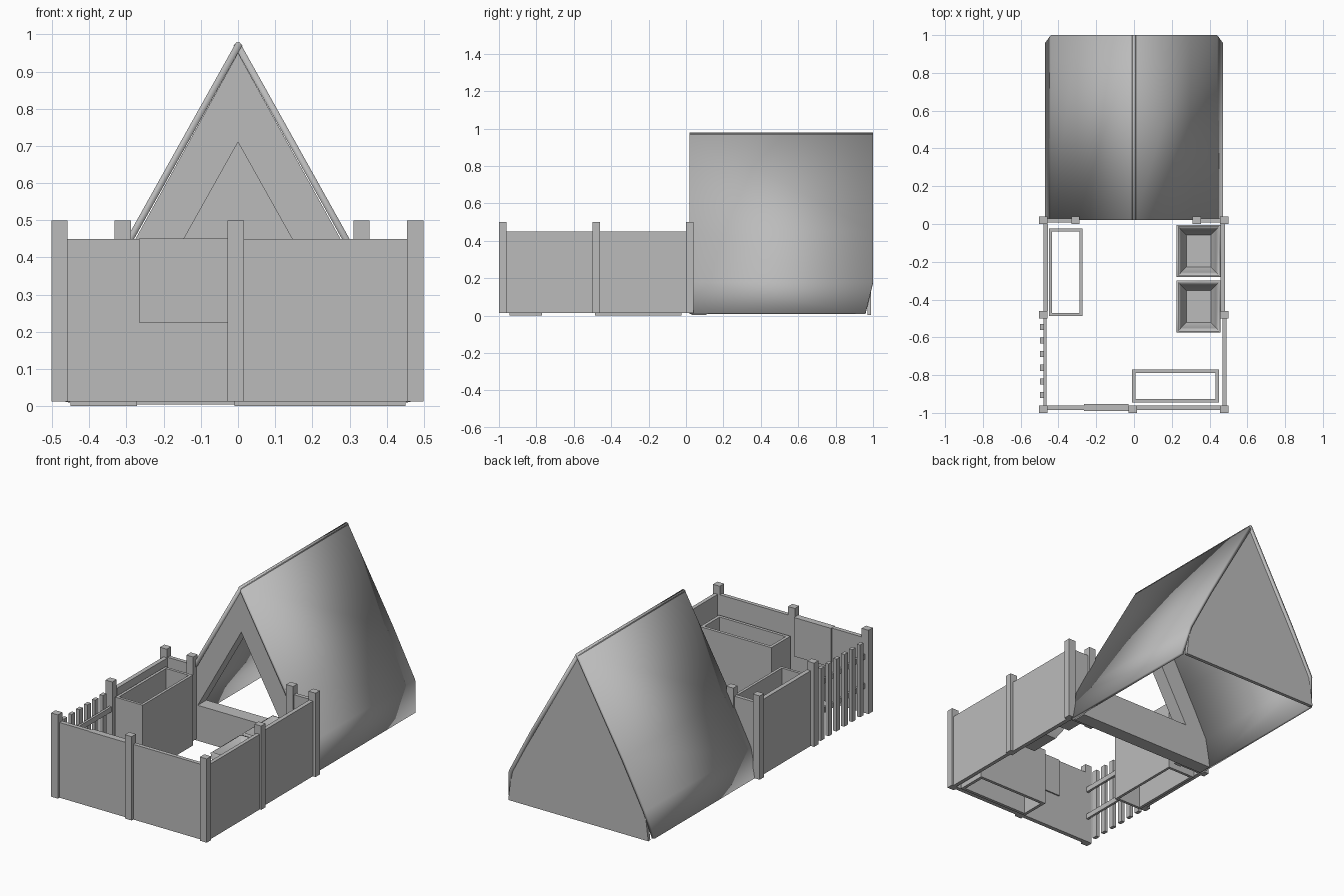
import bpy, bmesh

cube = bpy.data.objects.get("Cube")
if cube:
    bpy.data.objects.remove(cube, do_unlink=True)

GREY = (0.5, 0.5, 0.5, 1)
grey = bpy.data.materials.new("plain_grey")
grey.use_nodes = True
grey.diffuse_color = GREY
grey.node_tree.nodes["Principled BSDF"].inputs["Base Color"].default_value = GREY


def make(name, bm):
    mesh = bpy.data.meshes.new(name)
    bm.to_mesh(mesh)
    bm.free()
    mesh.materials.append(grey)
    ob = bpy.data.objects.new(name, mesh)
    bpy.context.collection.objects.link(ob)
    return ob


def smooth(ob):
    bpy.ops.object.select_all(action="DESELECT")
    ob.select_set(True)
    bpy.context.view_layer.objects.active = ob
    bpy.ops.object.shade_smooth_by_angle(angle=0.6)


def add_box(bm, x, y, z):
    """Add a box spanning three (low, high) ranges."""
    vs = bmesh.ops.create_cube(bm, size=1)["verts"]
    for v in vs:
        v.co = [lo + (c + 0.5) * (hi - lo) for c, (lo, hi) in zip(v.co, (x, y, z))]


def box(name, x, y, z):
    bm = bmesh.new()
    add_box(bm, x, y, z)
    return make(name, bm)


def gable(name, half, y0, y1):
    """Mirrored upright panel from the +x half of its outline."""
    bm = bmesh.new()
    face = bm.faces.new([bm.verts.new((x, y0, z)) for x, z in half])
    ext = bmesh.ops.extrude_face_region(bm, geom=[face], use_keep_orig=True)["geom"]
    for v in ext:
        if isinstance(v, bmesh.types.BMVert):
            v.co.y = y1
    bmesh.ops.recalc_face_normals(bm, faces=bm.faces)
    seam = [f for f in bm.faces if all(abs(v.co.x) < 1e-6 for v in f.verts)]
    bmesh.ops.delete(bm, geom=seam, context="FACES_ONLY")
    ob = make(name, bm)
    ob.modifiers.new("mirror", "MIRROR")
    return ob


def planter(name, x, y, top, rim):
    """Open rectangular frame made of four boards."""
    bm = bmesh.new()
    (x0, x1), (y0, y1), z = x, y, (0, top)
    for xs in ((x0, x0 + rim), (x1 - rim, x1)):
        add_box(bm, xs, y, z)
    for ys in ((y0, y0 + rim), (y1 - rim, y1)):
        add_box(bm, (x0 + rim, x1 - rim), ys, z)
    return make(name, bm)


# Roof slopes, flared at the eaves and clipped at the rear corners
for side, label in ((-1, "right"), (1, "left")):
    bm = bmesh.new()
    profile = [(0.004, 0.98), (0.3, 0.45), (0.44, 0.18), (0.47, 0.013)]
    front = [bm.verts.new((side * x, 0.02, z)) for x, z in profile]
    back = [bm.verts.new((side * x, y, z))
            for (x, z), y in zip(profile, (1, 1, 1, 0.96))]
    for i in range(len(profile) - 1):
        quad = [front[i], front[i + 1], back[i + 1], back[i]]
        bm.faces.new(quad if side > 0 else quad[::-1])
    roof = make(label + "_roof_slope", bm)
    solid = roof.modifiers.new("thickness", "SOLIDIFY")
    solid.thickness = 0.018
    solid.offset = -1
    smooth(roof)

# Gable walls
outline = [(0, 0.95), (0.43, 0.17), (0.45, 0.004), (0, 0.004)]
gable("back_gable", outline, 0.97, 0.99)
gable("front_gable", outline + [(0, 0.21), (0.28, 0.21), (0, 0.71)], 0.03, 0.11)

# Fence posts
BASE, TOP = 0.013, 0.45
for i, (x, y) in enumerate([(-0.48, -0.98), (-0.006, -0.98), (0.477, -0.98),
                            (-0.48, -0.48), (0.477, -0.48),
                            (-0.48, 0.02), (0.477, 0.02),
                            (-0.31, 0.02), (0.332, 0.02)]):
    box(f"post_{i}", (x - 0.022, x + 0.022), (y - 0.02, y + 0.02), (BASE, 0.5))

# Solid fence panels
wall = (BASE, TOP)
box("front_panel_left", (0.014, 0.457), (-0.985, -0.962), wall)
box("front_panel_right", (-0.46, -0.026), (-0.985, -0.96), wall)
box("front_hatch", (-0.266, -0.028), (-0.99, -0.952), (0.225, TOP + 0.001))
box("side_panel_left_front", (0.468, 0.49), (-0.96, -0.5), wall)
box("side_panel_left_back", (0.458, 0.482), (-0.46, 0), wall)
box("side_panel_right_back", (-0.48, -0.455), (-0.46, 0), wall)
box("back_panel_right", (-0.46, -0.33), (0.008, 0.03), wall)
box("back_panel_left", (0.352, 0.457), (0.008, 0.03), wall)

# Picket fence
for i in range(6):
    y = -0.905 + i * 0.072
    box(f"picket_{i}", (-0.497, -0.476), (y - 0.016, y + 0.016), (0.02, 0.44))
for i, z in enumerate((0.17, 0.34)):
    box(f"picket_rail_{i}", (-0.478, -0.464), (-0.96, -0.5), (z - 0.015, z + 0.015))

# Open planters
planter("tall_planter", (-0.45, -0.272), (-0.487, -0.025), 0.41, 0.016)
planter("front_planter", (-0.01, 0.45), (-0.945, -0.77), 0.34, 0.018)

# Tapered tubs along the left wall
for i, yc in enumerate((-0.143, -0.437)):
    bm = bmesh.new()
    rings = []
    for hx, hy, z in ((0.116, 0.138, 0.3), (0.1, 0.12, 0.17), (0.07, 0.09, 0.12)):
        rings.append([bm.verts.new((0.342 + sx * hx, yc + sy * hy, z))
                      for sx, sy in ((-1, -1), (1, -1), (1, 1), (-1, 1))])
    for a, b in zip(rings, rings[1:]):
        for k in range(4):
            n = (k + 1) % 4
            bm.faces.new([b[k], b[n], a[n], a[k]])
    bm.faces.new(rings[-1][::-1])
    tub = make(f"tub_{i}", bm)
    solid = tub.modifiers.new("thickness", "SOLIDIFY")
    solid.thickness = 0.012
    smooth(tub)
